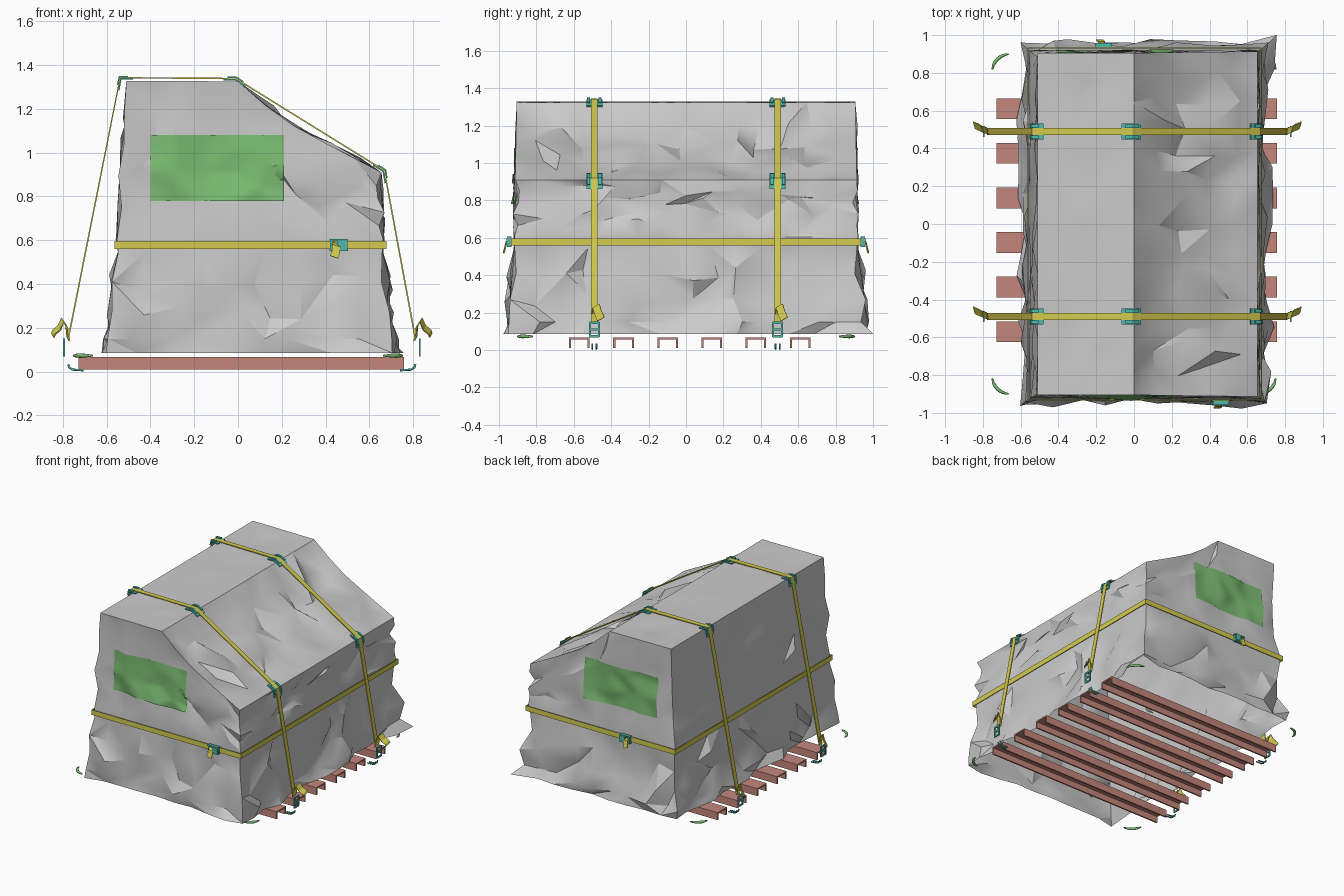
import bpy, bmesh, math, random
from mathutils import Vector as V
from mathutils.bvhtree import BVHTree

if "Cube" in bpy.data.objects:
    bpy.data.objects.remove(bpy.data.objects["Cube"])

random.seed(7)
R = random.uniform


def material(name, col):
    m = bpy.data.materials.new(name)
    m.diffuse_color = (*col, 1)
    m.use_nodes = True
    m.node_tree.nodes["Principled BSDF"].inputs["Base Color"].default_value = m.diffuse_color
    return m


RUST = material("rust", (0.56, 0.24, 0.20))
YELLOW = material("yellow", (0.66, 0.60, 0.08))
TEAL = material("teal", (0.08, 0.48, 0.42))
GREEN = material("green", (0.20, 0.50, 0.17))


def finish(name, bm, mat=None, smooth=None, thick=0):
    me = bpy.data.meshes.new(name)
    bm.to_mesh(me)
    bm.free()
    ob = bpy.data.objects.new(name, me)
    bpy.context.collection.objects.link(ob)
    if mat:
        me.materials.append(mat)
    if thick:
        s = ob.modifiers.new("thickness", 'SOLIDIFY')
        s.thickness, s.offset = thick, 0
    if smooth:
        bpy.ops.object.select_all(action='DESELECT')
        ob.select_set(True)
        bpy.context.view_layer.objects.active = ob
        bpy.ops.object.shade_smooth_by_angle(angle=math.radians(smooth))
    return ob


def ribbon(name, pts, width, mat, closed=False, thick=0.007):
    """Flat band following pts, spread along the width vector."""
    bm = bmesh.new()
    w = V(width) / 2
    rows = [(bm.verts.new(V(p) - w), bm.verts.new(V(p) + w)) for p in pts]
    pairs = list(zip(rows, rows[1:])) + ([(rows[-1], rows[0])] if closed else [])
    for a, b in pairs:
        bm.faces.new((a[0], b[0], b[1], a[1]))
    bmesh.ops.recalc_face_normals(bm, faces=bm.faces)
    return finish(name, bm, mat, thick=thick)


def wire(name, pts, radius, mat, radii=None):
    cu = bpy.data.curves.new(name, 'CURVE')
    cu.dimensions, cu.bevel_depth, cu.bevel_resolution = '3D', radius, 2
    cu.use_fill_caps = True
    sp = cu.splines.new('POLY')
    sp.points.add(len(pts) - 1)
    for i, p in enumerate(pts):
        sp.points[i].co = (*p, 1)
        sp.points[i].radius = radii[i] if radii else 1
    cu.materials.append(mat)
    ob = bpy.data.objects.new(name, cu)
    bpy.context.collection.objects.link(ob)


def box(name, c, size, mat):
    bm = bmesh.new()
    bmesh.ops.create_cube(bm, size=1)
    for v in bm.verts:
        v.co = V((v.co.x * size[0], v.co.y * size[1], v.co.z * size[2])) + V(c)
    return finish(name, bm, mat)


def interp(z, table):
    for (a, va), (b, vb) in zip(table, table[1:]):
        if z <= b:
            t = max(0, (z - a) / (b - a))
            return va + (vb - va) * t
    return table[-1][1]


# Tarp: crumpled open-bottomed cover on a box lattice
LEFT = [(.085, -.595), (.15, -.585), (.545, -.545), (.605, -.555), (1.325, -.51)]
RIGHT = [(.085, .71), (.15, .70), (.545, .66), (.605, .665), (.91, .655)]
DEPTH = [(.085, .955), (.15, .945), (.545, .918), (.605, .92), (1.325, .905)]
ROOF = [(-.51, 1.328), (0, 1.325), (.2, 1.155), (.4, 1.045), (.655, .91)]
XS = [-.51, -.39, -.26, -.13, 0, .13, .26, .4, .53, .655]
LOW = [.085, .15, .27, .41, .545, .605]
NX, NY, NZ = len(XS) - 1, 14, 10


def tarp_point(i, j, k):
    zt = interp(XS[i], ROOF)
    z = LOW[k] if k < 6 else .605 + (zt - .605) * (k - 5) / (NZ - 5)
    f = (XS[i] + .51) / 1.165
    xl, xr = interp(z, LEFT), interp(z, RIGHT)
    p = V((xl + (xr - xl) * f, interp(z, DEPTH) * (2 * j / NY - 1), z))
    sx = (i == NX) - (i == 0)
    sy = (j == NY) - (j == 0)
    n = V((sx, sy, 0))
    if k == NZ:
        if not sx and not sy:
            drop = .012 if i <= 4 else .05
            p.z -= R(0, drop) * (0.15 if i == 4 else 1)
            if i != 4:
                p += V((R(-.04, .04), R(-.04, .04), 0))
        return p
    if k in (4, 5):
        return p + n * R(-.006, .004)
    p += n * (R(-.035, .035) if k < 4 else R(-.028, .01))
    if sx and sy:
        if k < 2:
            p += n * .02
        return p
    if k > 0:
        t = V((abs(sy), abs(sx), 0))
        p += t * R(-.045, .045) + V((0, 0, R(-.04, .04) * (k != 1)))
    return p


bm = bmesh.new()
grid = {}


def tv(key):
    if key not in grid:
        grid[key] = bm.verts.new(tarp_point(*key))
    return grid[key]


def quad(*keys):
    q = [tv(k) for k in keys]
    if R(0, 1) < .5:
        q = q[1:] + q[:1]
    bm.faces.new((q[0], q[1], q[2]))
    bm.faces.new((q[0], q[2], q[3]))


for k in range(NZ):
    for i in range(NX):
        quad((i, 0, k), (i + 1, 0, k), (i + 1, 0, k + 1), (i, 0, k + 1))
        quad((i + 1, NY, k), (i, NY, k), (i, NY, k + 1), (i + 1, NY, k + 1))
    for j in range(NY):
        quad((NX, j, k), (NX, j + 1, k), (NX, j + 1, k + 1), (NX, j, k + 1))
        quad((0, j + 1, k), (0, j, k), (0, j, k + 1), (0, j + 1, k + 1))
for i in range(NX):
    for j in range(NY):
        quad((i, j, NZ), (i + 1, j, NZ), (i + 1, j + 1, NZ), (i, j + 1, NZ))
bm.normal_update()
skin = BVHTree.FromBMesh(bm)
finish("tarp", bm, smooth=28)


# Green panels draped on the two end walls
def panel(name, side, x0, x1, z0, z1, lift):
    b = bmesh.new()
    nx, nz = 18, 10
    vs = []
    for c in range(nz + 1):
        for a in range(nx + 1):
            x, z = x0 + (x1 - x0) * a / nx, z0 + (z1 - z0) * c / nz
            hit = skin.ray_cast(V((x, 2 * side, z)), V((0, -side, 0)))[0]
            vs.append(b.verts.new((x, hit.y + side * lift, z)))
    for c in range(nz):
        for a in range(nx):
            s = c * (nx + 1) + a
            f = [vs[s], vs[s + 1], vs[s + nx + 2], vs[s + nx + 1]]
            b.faces.new(f if side < 0 else f[::-1])
    finish(name, b, GREEN, smooth=28)


panel("front_panel", -1, -.4, .21, .78, 1.08, .006)
panel("front_pocket", -1, -.13, .21, .78, .94, .012)
panel("back_panel", 1, -.4, .21, .78, 1.08, .006)

# Channel beams under the load
for n in range(6):
    y = .02 + (n - 2.5) * .236
    prof = [(-.055, .01), (-.055, .066), (.055, .066), (.055, .01),
            (.044, .01), (.044, .056), (-.044, .056), (-.044, .01)]
    b = bmesh.new()
    f = b.faces.new([b.verts.new((-.728, y + a, z)) for a, z in prof])
    ex = bmesh.ops.extrude_face_region(b, geom=[f])
    bmesh.ops.translate(b, vec=(1.486, 0, 0),
                        verts=[v for v in ex["geom"] if isinstance(v, bmesh.types.BMVert)])
    bmesh.ops.recalc_face_normals(b, faces=b.faces)
    finish("beam", b, RUST)

# Over-the-top straps with edge protectors, tails, buckles and hooks
PATH = [(-.775, .15), (-.538, 1.342), (-.01, 1.338), (.668, .918), (.81, .15)]
for y in (-.49, .49):
    path = [V((x, y, z)) for x, z in PATH]
    ribbon("over_strap", path, (0, .036, 0), YELLOW)
    for a, c, d in zip(path, path[1:], path[2:]):
        u, w = (a - c).normalized() * .055, (d - c).normalized() * .055
        inward = (u + w).normalized() * .006
        ribbon("edge_protector", [c + u + inward, c + inward, c + w + inward],
               (0, .085, 0), TEAL)
        for s in (-.03, .03):
            o = V((0, s, 0)) - inward
            ribbon("protector_rail", [c + u * .7 + o, c + o, c + w * .7 + o],
                   (0, .016, 0), TEAL)
    for s, x in ((-1, .775), (1, .81)):
        tail = [(s * (x + a), y + b, z) for a, b, z in
                [(0, 0, .15), (.005, .005, .2), (.025, .01, .235), (.04, .02, .20),
                 (.065, .03, .18), (.07, .035, .165)]]
        ribbon("strap_tail", tail, (s * .01, .036, .02), YELLOW)
        bx = s * (x + .02)
        for e in (-.024, .024):
            box("buckle_side", (bx, y + e, .11), (.008, .01, .08), TEAL)
        for z in (.074, .11, .146):
            box("buckle_bar", (bx, y, z), (.008, .05, .012), TEAL)
        for e in (-.011, .011):
            wire("hook", [(s * (x + a), y + e, z) for a, z in
                          [(0, .034), (-.005, .018), (-.02, .009), (-.07, .006)]], .005, TEAL)

# Strap round the waist
XL, XR, YW, ZW = -.562, .676, .932, .578
ribbon("waist_strap", [(XL, -YW, ZW), (XR, -YW, ZW), (XR, YW, ZW), (XL, YW, ZW)],
       (0, 0, .038), YELLOW, closed=True)

# Ratchets on the waist strap, each with a loose tail
for s, x in ((-1, .46), (1, -.16)):
    y = s * (YW + .014)
    for dz in (-.024, .024):
        box("ratchet_side", (x, y, ZW + dz), (.085, .024, .008), TEAL)
    for dx in (-.034, 0, .034):
        box("ratchet_bar", (x + dx, y, ZW), (.014, .018, .05), TEAL)
    box("ratchet_handle", (x + .02, y + s * .012, ZW), (.04, .006, .04), TEAL)
    ribbon("ratchet_tail", [(x - .01, y, ZW + .005), (x - .012, y + s * .016, ZW - .005),
                            (x - .014, y + s * .022, ZW - .035), (x - .022, y + s * .028, ZW - .055)],
           (.036, 0, -.012), YELLOW)

# Curved corner handles
for sx in (-1, 1):
    for sy in (-1, 1):
        pts, rad = [], []
        for n in range(9):
            a = math.radians(5 + 80 * n / 8)
            pts.append((sx * (.655 + .095 * math.cos(a)), sy * (.81 + .09 * math.sin(a)), .073))
            rad.append(.4 + .6 * math.sin(math.pi * n / 8))
        wire("corner_handle", pts, .010, GREEN, rad)
